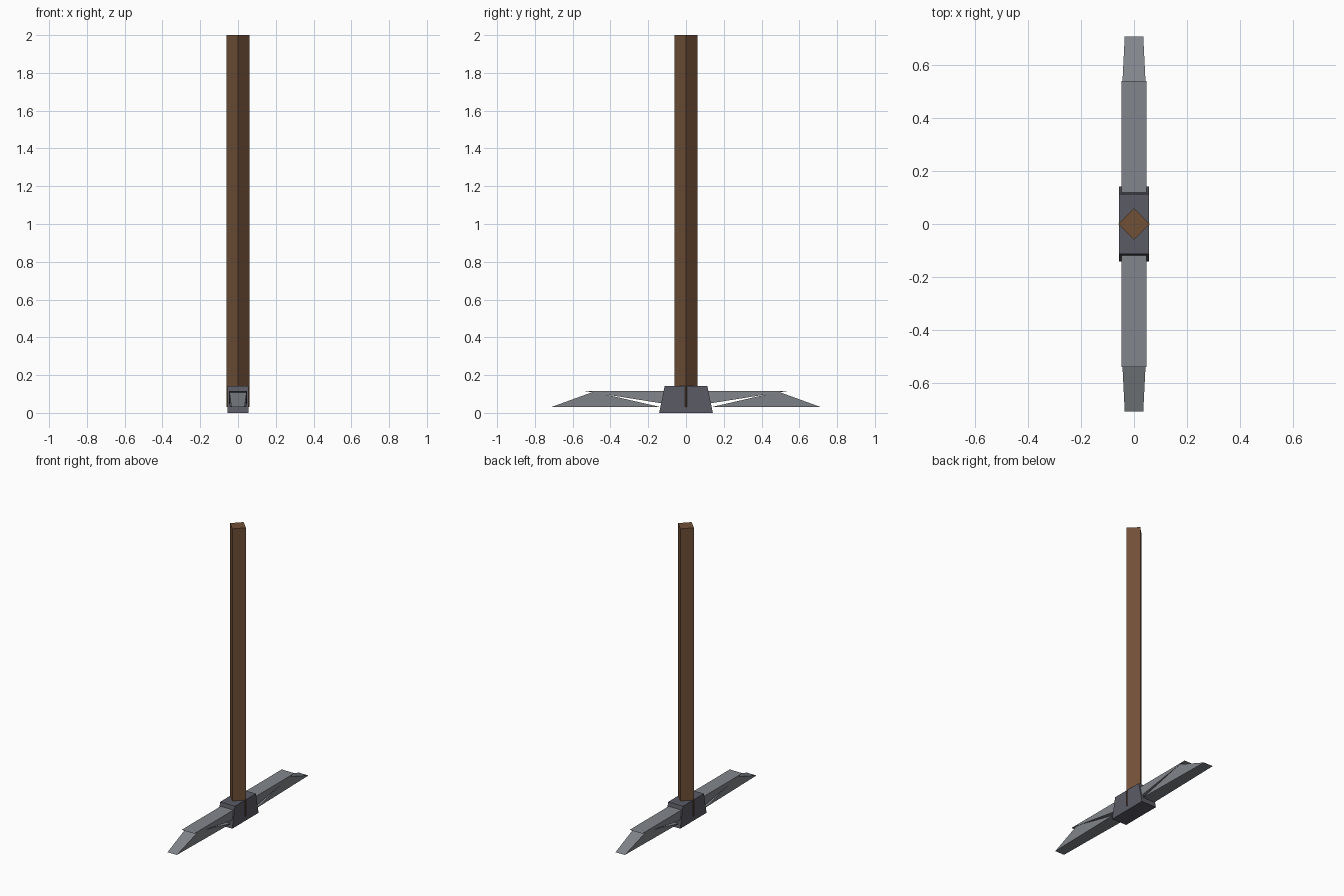
import bpy, bmesh
from mathutils import Vector

if "Cube" in bpy.data.objects:
    bpy.data.objects.remove(bpy.data.objects["Cube"])


def material(name, rgb):
    m = bpy.data.materials.new(name)
    m.diffuse_color = (*rgb, 1)
    m.use_nodes = True
    m.node_tree.nodes["Principled BSDF"].inputs["Base Color"].default_value = m.diffuse_color
    return m


wood = material("brown_wood", (0.165, 0.080, 0.039))
steel = material("light_steel", (0.222, 0.238, 0.258))
iron = material("dark_iron", (0.105, 0.105, 0.132))


def make(name, mat, points):
    """Flat-faced convex solid spanning the given corner points."""
    bm = bmesh.new()
    for p in points:
        bm.verts.new(Vector(p))
    bmesh.ops.convex_hull(bm, input=bm.verts[:])
    bmesh.ops.dissolve_limit(bm, angle_limit=0.005, verts=bm.verts[:], edges=bm.edges[:])
    bmesh.ops.recalc_face_normals(bm, faces=bm.faces[:])
    mesh = bpy.data.meshes.new(name)
    bm.to_mesh(mesh)
    bm.free()
    mesh.materials.append(mat)
    ob = bpy.data.objects.new(name, mesh)
    bpy.context.collection.objects.link(ob)
    return ob


def wedge(name, profile, side):
    """Solid from (y, z, half width) rows, on one side of the head."""
    return make(name, steel, [(s * w, side * y, z) for y, z, w in profile for s in (-1, 1)])


# Square shaft turned on its corner
make("handle", wood, [(x, y, z) for z in (0.03, 2.0)
                      for x, y in ((0.06, 0), (0, 0.06), (-0.06, 0), (0, -0.06))])

# Tapered block holding the shaft
make("head_block", iron, [(sx * 0.056, sy * y, z) for y, z in ((0.142, 0.0), (0.113, 0.142))
                          for sx in (-1, 1) for sy in (-1, 1)])

# Each arm is an upper wedge with a lower pointed wedge beneath it
for label, side in (("front", -1), ("back", 1)):
    wedge(label + "_upper_blade",
          [(0.10, 0.116, 0.048), (0.10, 0.046, 0.048), (0.54, 0.116, 0.048)], side)
    wedge(label + "_blade_tip",
          [(0.14, 0.032, 0.046), (0.49, 0.112, 0.046), (0.71, 0.032, 0.035)], side)
